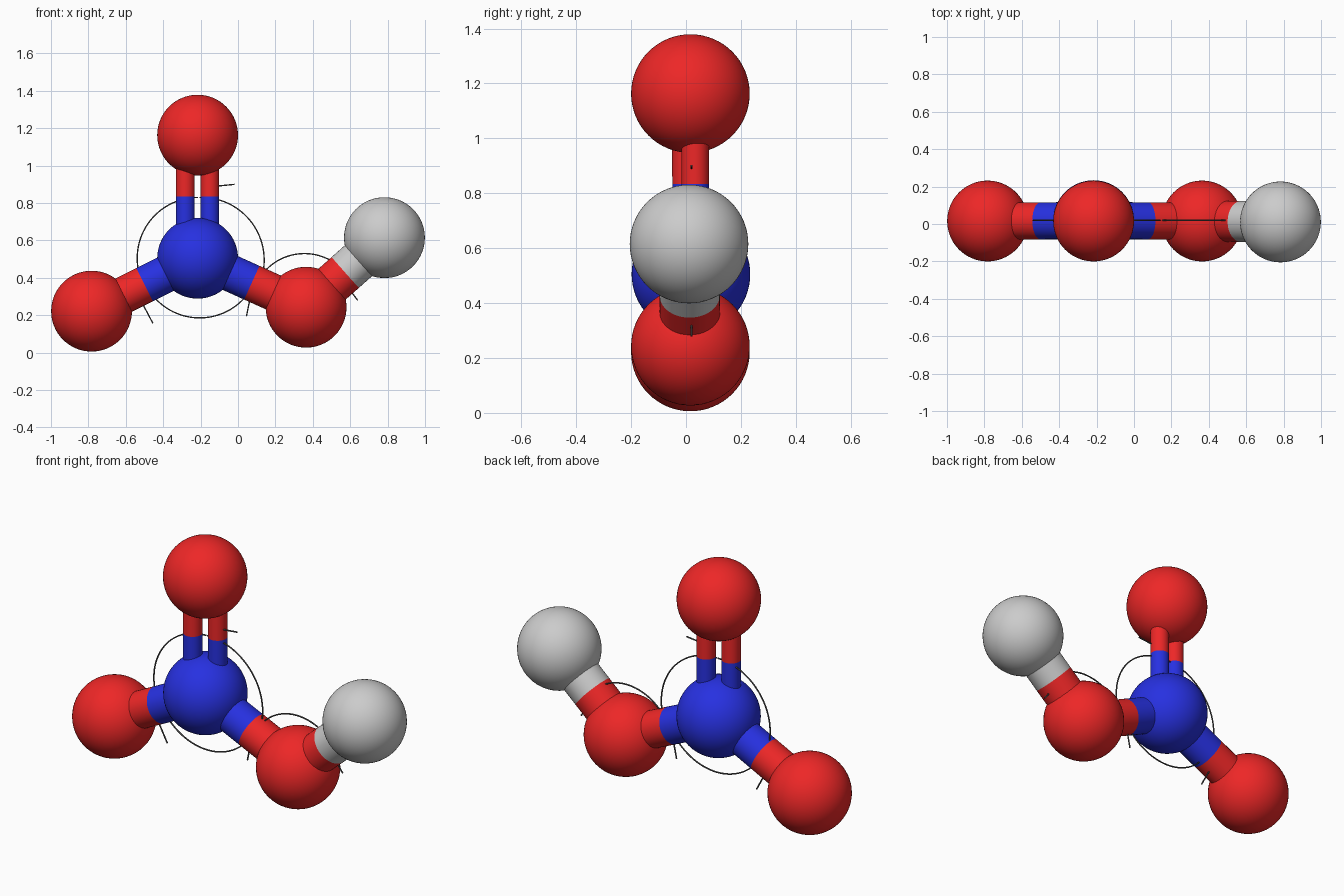
import bpy, math
from mathutils import Vector

if "Cube" in bpy.data.objects:
    bpy.data.objects.remove(bpy.data.objects["Cube"])

R = 0.216


def material(name, rgb):
    m = bpy.data.materials.new(name)
    m.diffuse_color = (*rgb, 1)
    m.use_nodes = True
    m.node_tree.nodes["Principled BSDF"].inputs["Base Color"].default_value = m.diffuse_color
    return m


RED = material("red", (0.85, 0.02, 0.02))
BLUE = material("blue", (0.02, 0.03, 0.75))
DARK = material("dark_grey", (0.08, 0.08, 0.08))

# Atom centres
N = Vector((-0.216, 0.018, 0.505))
O_TOP = Vector((-0.216, 0.016, 1.163))
O_LEFT = Vector((-0.783, 0.016, 0.222))
O_RIGHT = Vector((0.364, 0.016, 0.243))
H = Vector((0.783, 0.011, 0.615))


def finish(ob, name, mat):
    ob.name = name
    if mat:
        ob.data.materials.append(mat)
    return ob


def atom(name, centre, mat=None):
    bpy.ops.mesh.primitive_uv_sphere_add(segments=64, ring_count=32, radius=R, location=centre)
    bpy.ops.object.shade_smooth()
    finish(bpy.context.object, name, mat)


def rod(name, a, b, radius, mat=None):
    d = b - a
    bpy.ops.mesh.primitive_cylinder_add(vertices=40, radius=radius, depth=d.length,
                                        location=(a + b) / 2,
                                        rotation=d.to_track_quat('Z', 'Y').to_euler())
    bpy.ops.object.shade_smooth_by_angle(angle=math.radians(40))
    finish(bpy.context.object, name, mat)


def bond(name, a, b, radius, mat_a, mat_b):
    # Two-tone bond split halfway between its atoms
    mid = (a + b) / 2
    rod(name + "_inner", a, mid, radius, mat_a)
    rod(name + "_outer", mid, b, radius, mat_b)


def wire(name, points):
    cu = bpy.data.curves.new(name, 'CURVE')
    cu.dimensions = '3D'
    cu.bevel_depth = 0.004
    cu.bevel_resolution = 1
    cu.use_fill_caps = True
    sp = cu.splines.new('POLY')
    sp.points.add(len(points) - 1)
    for p, (x, z) in zip(sp.points, points):
        p.co = (x, 0.02, z, 1)
    ob = bpy.data.objects.new(name, cu)
    bpy.context.collection.objects.link(ob)
    finish(ob, name, DARK)


def arc(name, cx, cz, r, start, end, steps=40):
    angles = [math.radians(start + (end - start) * i / steps) for i in range(steps + 1)]
    wire(name, [(cx + r * math.cos(t), cz + r * math.sin(t)) for t in angles])


# Atoms
atom("nitrogen_atom", N, BLUE)
atom("top_oxygen_atom", O_TOP, RED)
atom("left_oxygen_atom", O_LEFT, RED)
atom("right_oxygen_atom", O_RIGHT, RED)
atom("hydrogen_atom", H)

# Single bonds
bond("left_bond", N, O_LEFT, 0.099, BLUE, RED)
bond("right_bond", N, O_RIGHT, 0.099, BLUE, RED)
bond("hydrogen_bond", O_RIGHT, H, 0.11, RED, None)

# Double bond, pair slightly turned about the vertical
for side, s in (("left", -1), ("right", 1)):
    off = Vector((0.0655 * s, 0.017 * s, 0))
    bond(f"double_bond_{side}", N + off, O_TOP + off, 0.05, BLUE, RED)

# Angle arcs
arc("left_angle_arc", -0.214, 0.505, 0.325, 90, 206)
arc("right_angle_arc", -0.195, 0.495, 0.335, -25, 92)
arc("bottom_angle_arc", -0.205, 0.508, 0.322, 206, 334)
arc("hydrogen_angle_arc", 0.355, 0.245, 0.285, 42, 155)

# Leader lines from the bonds
for name, pts in {
    "top_leader": [(-0.12, 0.89), (-0.018, 0.90)],
    "left_leader": [(-0.52, 0.28), (-0.455, 0.157)],
    "right_leader": [(0.075, 0.34), (0.045, 0.195)],
    "hydrogen_leader": [(0.58, 0.36), (0.64, 0.28)],
}.items():
    wire(name, pts)
